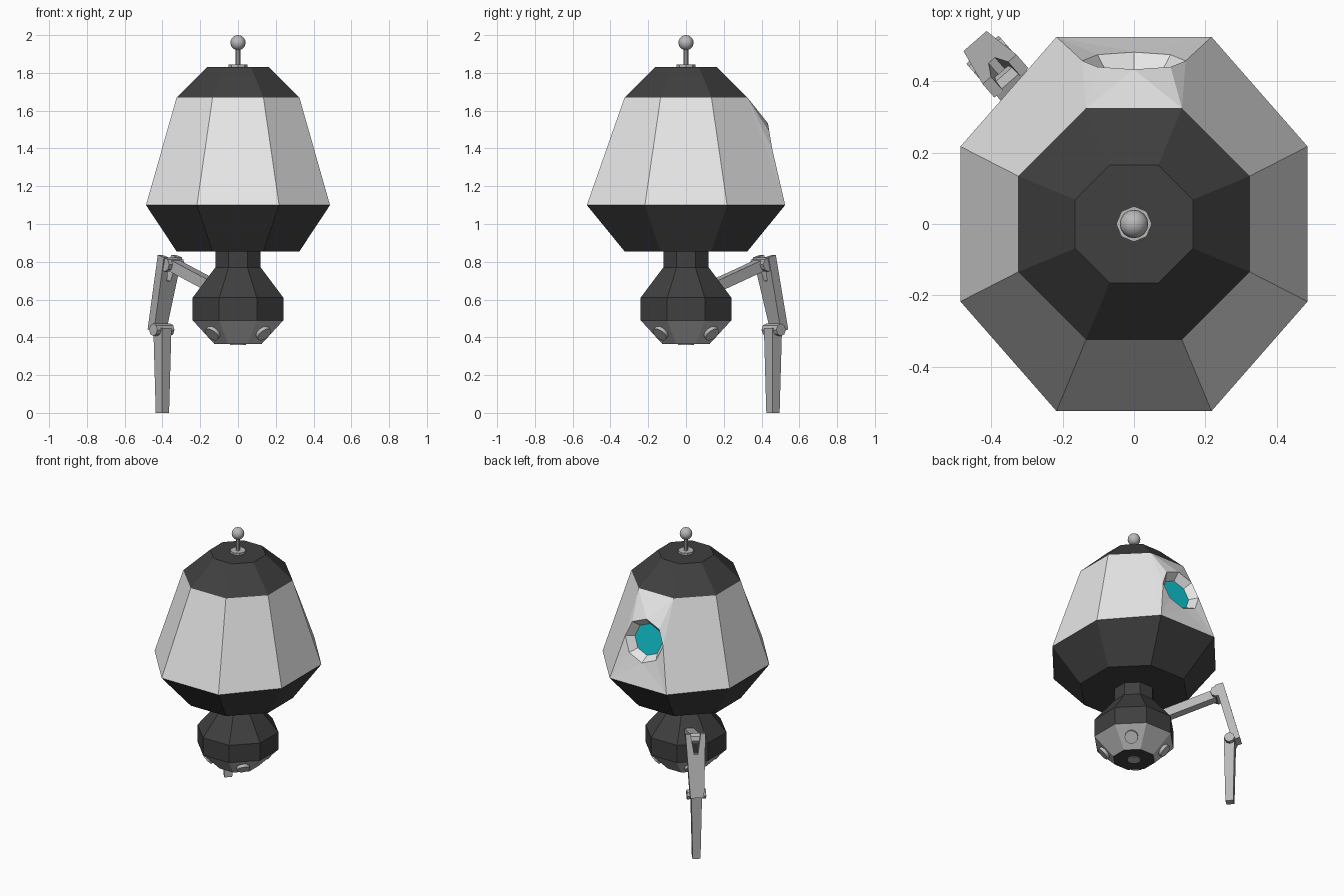
import bpy, bmesh, math
from mathutils import Vector, Matrix

if "Cube" in bpy.data.objects:
    bpy.data.objects.remove(bpy.data.objects["Cube"])


def mat(name, c):
    m = bpy.data.materials.new(name)
    m.diffuse_color = (*c, 1)
    m.use_nodes = True
    m.node_tree.nodes["Principled BSDF"].inputs["Base Color"].default_value = m.diffuse_color
    return m


LIGHT = mat("light shell", (0.8, 0.8, 0.8))
DARK = mat("dark shell", (0.05, 0.05, 0.05))
GREY = mat("grey metal", (0.48, 0.48, 0.48))
TEAL = mat("teal lens", (0.005, 0.55, 0.62))


def finish(name, bm, mats, matrix=None):
    bmesh.ops.recalc_face_normals(bm, faces=bm.faces)
    me = bpy.data.meshes.new(name)
    bm.to_mesh(me)
    bm.free()
    for m in mats:
        me.materials.append(m)
    ob = bpy.data.objects.new(name, me)
    if matrix is not None:
        ob.matrix_world = matrix
    bpy.context.collection.objects.link(ob)
    return ob


def octagon_loft(bm, profile, bands, limit_x=9):
    """Stack octagons (apothem, z), flat sides to the axes; bands give materials."""
    rings = []
    for ap, z in profile:
        r = ap / math.cos(math.pi / 8)
        ring = []
        for k in range(8):
            a = math.radians(22.5 + 45 * k)
            x = max(-limit_x, min(limit_x, r * math.cos(a)))
            ring.append(bm.verts.new((x, r * math.sin(a), z)))
        rings.append(ring)
    sides = []
    for i in range(len(rings) - 1):
        row = []
        for k in range(8):
            n = (k + 1) % 8
            f = bm.faces.new((rings[i][k], rings[i][n], rings[i + 1][n], rings[i + 1][k]))
            f.material_index = bands[i]
            row.append(f)
        sides.append(row)
    bm.faces.new(rings[0]).material_index = 0
    bm.faces.new(rings[-1]).material_index = 0
    return rings, sides


# Main shell with the lens socket let into its back panel
bm = bmesh.new()
rings, sides = octagon_loft(bm, [(0.325, 0.855), (0.525, 1.10), (0.325, 1.67), (0.165, 1.83)],
                            [0, 1, 0], 0.487)
bmesh.ops.delete(bm, geom=[sides[1][1]], context='FACES_ONLY')
corners = [rings[2][1], rings[2][2], rings[1][2], rings[1][1]]
up, out = Vector((0, -0.167, 0.986)), Vector((0, 0.986, 0.167))
centre = Vector((0, 0.458, 1.39))


def socket_ring(r, depth):
    return [bm.verts.new(centre - out * depth + r * (math.cos(j * math.pi / 4) * Vector((1, 0, 0))
                         + math.sin(j * math.pi / 4) * up)) for j in range(8)]


rim, lens = socket_ring(0.145, 0), socket_ring(0.105, 0.05)
for k in range(4):
    a, b, c = rim[2 * k], rim[2 * k + 1], rim[(2 * k + 2) % 8]
    for tri in ((corners[k], a, b), (corners[k], b, c), (corners[k], c, corners[(k + 1) % 4])):
        bm.faces.new(tri).material_index = 1
for j in range(8):
    n = (j + 1) % 8
    bm.faces.new((rim[j], rim[n], lens[n], lens[j])).material_index = 1
bm.faces.new(lens).material_index = 2
finish("main_shell", bm, [DARK, LIGHT, TEAL])

# Neck and lower pod with a grey underside band
bm = bmesh.new()
octagon_loft(bm, [(0.125, 0.365), (0.24, 0.49), (0.24, 0.61), (0.12, 0.77), (0.12, 0.86)],
             [1, 0, 0, 0])
finish("lower_pod", bm, [DARK, GREY])


def cylinder(name, r, depth, matrix, segs=8, smooth=False):
    bm = bmesh.new()
    bmesh.ops.create_cone(bm, cap_ends=True, segments=segs, radius1=r, radius2=r, depth=depth)
    ob = finish(name, bm, [GREY], matrix)
    if smooth:
        for p in ob.data.polygons:
            p.use_smooth = len(p.vertices) == 4
    return ob


# Round studs on the diagonal underside faces and the bottom
for i in range(4):
    a = math.radians(45 + 90 * i)
    n = Vector((0.736 * math.cos(a), 0.736 * math.sin(a), -0.677))
    p = Vector((0.183 * math.cos(a), 0.183 * math.sin(a), 0.4275))
    cylinder(f"stud_{i + 1}", 0.042, 0.04,
             Matrix.Translation(p) @ n.to_track_quat('Z', 'Y').to_matrix().to_4x4(), 16, True)
cylinder("bottom_stud", 0.042, 0.04, Matrix.Translation((0, 0, 0.38)), 16, True)

# Antenna
cylinder("antenna_base", 0.05, 0.03, Matrix.Translation((0, 0, 1.83)))
cylinder("antenna_rod", 0.013, 0.12, Matrix.Translation((0, 0, 1.89)))
bm = bmesh.new()
bmesh.ops.create_uvsphere(bm, u_segments=16, v_segments=10, radius=0.04)
ball = finish("antenna_ball", bm, [GREY], Matrix.Translation((0, 0, 1.96)))
for p in ball.data.polygons:
    p.use_smooth = True

# Leg frame: local x runs outward, local y across the leg
LEG = Matrix.Rotation(math.radians(131), 4, 'Z')


def bar(name, p0, p1, s0, s1):
    """Tapered square bar between two (outward, height) points."""
    bm = bmesh.new()
    d = Vector((p1[0] - p0[0], 0, p1[1] - p0[1])).normalized()
    side = Vector((d.z, 0, -d.x))
    ends = []
    for p, s in ((p0, s0), (p1, s1)):
        ends.append([bm.verts.new(Vector((p[0], 0, p[1])) + side * a * s / 2 + Vector((0, b * s / 2, 0)))
                     for a, b in ((1, 1), (-1, 1), (-1, -1), (1, -1))])
    for k in range(4):
        n = (k + 1) % 4
        bm.faces.new((ends[0][k], ends[0][n], ends[1][n], ends[1][k]))
    for e in ends:
        bm.faces.new(e)
    finish(name, bm, [GREY], LEG)


bar("upper_leg", (0.15, 0.652), (0.53, 0.785), 0.06, 0.06)
bar("foot", (0.61, 0.45), (0.61, 0), 0.068, 0.05)

# Forked shin plate, extruded from its outline
top, bottom = Vector((0.55, 0, 0.83)), Vector((0.655, 0, 0.435))
d = (bottom - top).normalized()
thick = Vector((-d.z, 0, d.x)) * 0.052
length = (bottom - top).length
outline = [(-0.063, 0), (-0.032, 0), (-0.012, 0.13), (0.012, 0.13), (0.032, 0), (0.063, 0),
           (0.043, length), (-0.043, length)]
bm = bmesh.new()
face = bm.faces.new([bm.verts.new(top - thick / 2 + d * s + Vector((0, w, 0))) for w, s in outline])
ext = bmesh.ops.extrude_face_region(bm, geom=[face], use_keep_orig=True)
bmesh.ops.translate(bm, vec=thick, verts=[g for g in ext["geom"] if isinstance(g, bmesh.types.BMVert)])
finish("shin_plate", bm, [GREY], LEG)

# Hinge pins
for name, r, z, rad, w in (("knee_pin", 0.53, 0.785, 0.037, 0.11), ("ankle_pin", 0.615, 0.44, 0.033, 0.12)):
    cylinder(name, rad, w, LEG @ Matrix.Translation((r, 0, z)) @ Matrix.Rotation(math.pi / 2, 4, 'X'))
